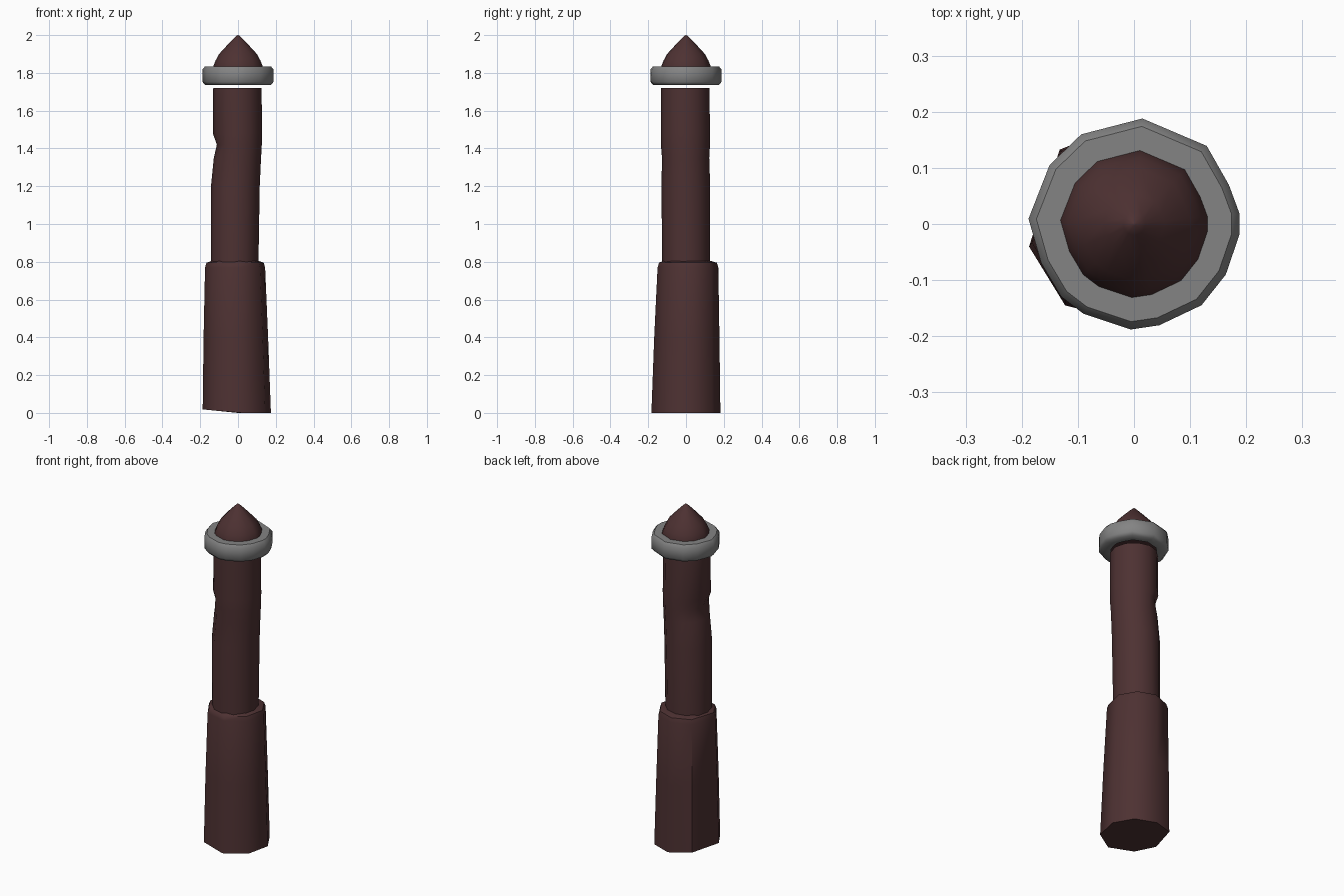
import bpy, bmesh, math
from mathutils import Vector

cube = bpy.data.objects.get("Cube")
if cube:
    bpy.data.objects.remove(cube, do_unlink=True)


def material(name, rgb):
    mat = bpy.data.materials.new(name)
    mat.use_nodes = True
    mat.diffuse_color = (*rgb, 1)
    bsdf = mat.node_tree.nodes["Principled BSDF"]
    bsdf.inputs["Base Color"].default_value = (*rgb, 1)
    bsdf.inputs["Roughness"].default_value = 0.8
    return mat


def polygon(angles):
    return [Vector((math.cos(math.radians(a)), math.sin(math.radians(a)))) for a in angles]


def loft(name, outline, levels, mat, cap_ends=True, closed=False, dent=None):
    """Skin an outline through levels of (z, centre x, centre y, scale)."""
    bm = bmesh.new()
    rings = []
    for z, cx, cy, scale in levels:
        rings.append([bm.verts.new((cx + p.x * scale, cy + p.y * scale, z)) for p in outline])
    pairs = list(zip(rings, rings[1:]))
    if closed:
        pairs.append((rings[-1], rings[0]))
    count = len(outline)
    for low, high in pairs:
        for i in range(count):
            j = (i + 1) % count
            bm.faces.new((low[i], low[j], high[j], high[i]))
    if cap_ends and not closed:
        bm.faces.new(rings[0][::-1])
        bm.faces.new(rings[-1])
    if dent:
        dent(bm)
    bmesh.ops.recalc_face_normals(bm, faces=bm.faces)
    mesh = bpy.data.meshes.new(name)
    bm.to_mesh(mesh)
    bm.free()
    obj = bpy.data.objects.new(name, mesh)
    bpy.context.collection.objects.link(obj)
    mesh.materials.append(mat)
    bpy.ops.object.select_all(action="DESELECT")
    obj.select_set(True)
    bpy.context.view_layer.objects.active = obj
    bpy.ops.object.shade_smooth_by_angle(angle=math.radians(50))
    return obj


brown = material("dark brown wood", (0.075, 0.031, 0.032))
grey = material("grey metal", (0.23, 0.23, 0.23))

# Uneven, hand-hewn outlines
base_outline = polygon([10, 50, 90, 133, 192, 231, 280, 325])
shaft_outline = polygon(range(0, 360, 30))
head_outline = [Vector(p) for p in (
    (.08, 1), (.69, .74), (.9, .37), (1, .1), (1, -.1), (.87, -.48), (.64, -.77), (.24, -.96),
    (-.03, -1), (-.48, -.85), (-.69, -.69), (-.88, -.37), (-1, .05), (-.8, .56), (-.5, .85))]


# Wide foot, leaning in slightly toward the top
def slope_foot(bm):
    for v in bm.verts:
        if v.co.z < 0.1:
            v.co.z += max(0, -v.co.x) * 0.1


loft("base", base_outline, [
    (0.0, -.007, -.002, .184), (0.4, -.012, .003, .174), (0.77, -.016, .009, .162),
    (0.795, -.016, .009, .154), (0.805, -.016, .005, .125)], brown, dent=slope_foot)


# Round shaft with a worn hollow on one side
def wear_hollow(bm):
    for v in bm.verts:
        if 1.38 < v.co.z < 1.45 and v.co.x < -0.04 and v.co.y > -0.08:
            v.co.x += 0.022


loft("shaft", shaft_outline, [
    (0.78, -.018, 0, .126), (1.2, -.014, -.001, .129), (1.35, -.003, -.002, .125),
    (1.42, -.004, -.003, .13), (1.48, -.003, -.003, .13), (1.72, -.003, -.004, .128)],
    brown, dent=wear_hollow)

# Bevelled collar around the head
loft("collar", head_outline, [
    (1.735, 0, 0, .125), (1.735, 0, 0, .172), (1.752, 0, 0, .188),
    (1.818, 0, 0, .188), (1.835, 0, 0, .174), (1.835, 0, 0, .125)], grey, closed=True)

# Pointed head
loft("head", head_outline, [
    (1.74, 0, 0, .131), (1.835, 0, 0, .131), (1.865, 0, 0, .119), (1.9, 0, 0, .1),
    (1.95, 0, 0, .054), (1.985, 0, 0, .02), (2.0, 0, 0, .003)], brown)
